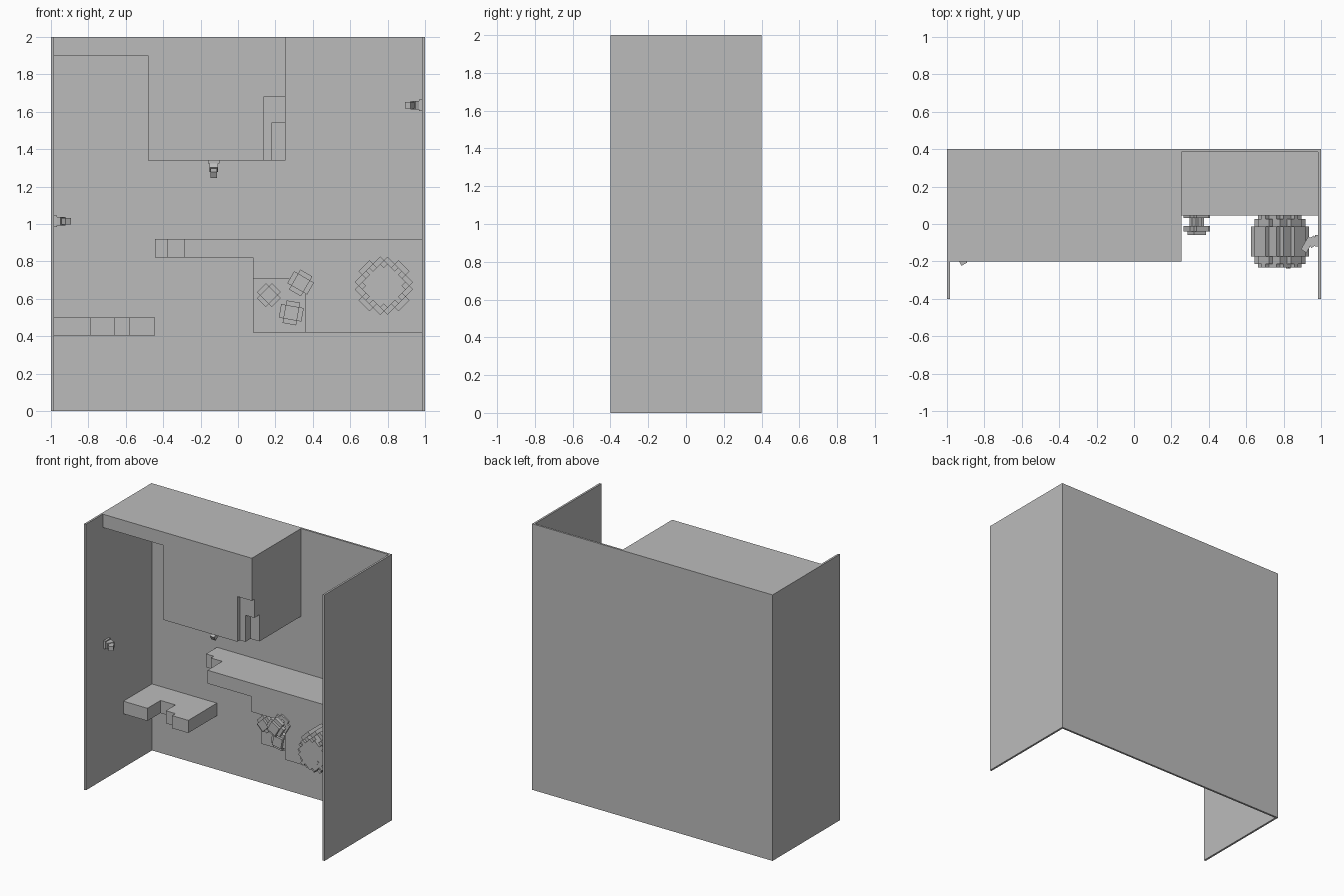
import bpy, bmesh, math
from mathutils import Matrix, Vector

cube = bpy.data.objects.get("Cube")
if cube:
    bpy.data.objects.remove(cube, do_unlink=True)

grey = bpy.data.materials.new("plain_grey")
grey.use_nodes = True
tone = (0.5, 0.5, 0.5, 1)
grey.diffuse_color = tone
grey.node_tree.nodes["Principled BSDF"].inputs["Base Color"].default_value = tone


def finish(name, bm):
    bmesh.ops.recalc_face_normals(bm, faces=bm.faces)
    mesh = bpy.data.meshes.new(name)
    bm.to_mesh(mesh)
    bm.free()
    mesh.materials.append(grey)
    obj = bpy.data.objects.new(name, mesh)
    bpy.context.collection.objects.link(obj)
    return obj


def add_prism(bm, outline, axis, low, high):
    """Extrude a flat outline along z (x, y points) or y (x, z points)."""
    def place(p, h):
        return (p[0], p[1], h) if axis == "z" else (p[0], h, p[1])
    verts = [bm.verts.new(place(p, low)) for p in outline]
    face = bm.faces.new(verts)
    shift = Vector((0, 0, high - low)) if axis == "z" else Vector((0, high - low, 0))
    new = bmesh.ops.extrude_face_region(bm, geom=[face], use_keep_orig=True)["geom"]
    moved = [g for g in new if isinstance(g, bmesh.types.BMVert)]
    bmesh.ops.translate(bm, verts=moved, vec=shift)


def prism(name, outline, axis, low, high):
    bm = bmesh.new()
    add_prism(bm, outline, axis, low, high)
    return finish(name, bm)


def stepped_disc(radius, unit):
    """Outline of a circle made of square cells; radius counted in cells."""
    n = int(radius)
    right = []
    for j in range(-n, n + 1):
        w = int(math.sqrt(radius ** 2 - j ** 2)) + 0.5
        for z in (j - 0.5, j + 0.5):
            if not right or right[-1] != (w, z):
                right.append((w, z))
    points = right + [(-x, z) for x, z in reversed(right)]
    return [(x * unit, z * unit) for x, z in points]


def turned_part(name, centre, y_back, layers, unit, angle):
    """Stack stepped discs toward the front; layers are (radius, depth)."""
    bm = bmesh.new()
    y = 0
    for radius, depth in layers:
        add_prism(bm, stepped_disc(radius, unit), "y", y - depth, y)
        y -= depth
    obj = finish(name, bm)
    obj.location = (centre[0], y_back, centre[1])
    obj.rotation_euler.y = math.radians(angle)


def wall_lamp(name, spot, out):
    """Small fixture: mount plate, block and a tilted head, pointing along out."""
    bm = bmesh.new()
    for centre, size, tilt in (((0.008, 0, 0), (0.016, 0.06, 0.06), 0),
                               ((0.03, -0.005, 0), (0.045, 0.05, 0.045), -30),
                               ((0.058, -0.02, 0), (0.035, 0.08, 0.035), 30)):
        m = (Matrix.Translation(centre) @ Matrix.Rotation(math.radians(tilt), 4, "Z")
             @ Matrix.Diagonal((*size, 1)))
        bmesh.ops.create_cube(bm, size=1, matrix=m)
    side = Vector((0, 1, 0))
    out = Vector(out)
    frame = Matrix((out, side, out.cross(side))).transposed().to_4x4()
    bmesh.ops.transform(bm, matrix=Matrix.Translation(spot) @ frame, verts=bm.verts)
    finish(name, bm)


IN = 0.985     # inner face of the side walls
BACK = 0.385   # inner face of the back wall
FRONT = 0.045  # front of the shelves

# Back wall and both side walls
prism("walls", [(-1, -0.4), (-IN, -0.4), (-IN, BACK), (IN, BACK),
                (IN, -0.4), (1, -0.4), (1, 0.4), (-1, 0.4)], "z", 0, 2)

# Upper block, layered in depth so the corner notch steps inward
head = [(-0.48, 1.34), (-0.48, 1.9), (-IN, 1.9), (-IN, 2), (0.255, 2)]
prism("upper_block_front", head + [(0.255, 1.68), (0.135, 1.68), (0.135, 1.34)],
      "y", -0.2, -0.17)
prism("upper_block_middle", head + [(0.255, 1.54), (0.18, 1.54), (0.18, 1.34)],
      "y", -0.17, -0.11)
prism("upper_block_rear", head + [(0.255, 1.34)], "y", -0.11, BACK)

# Low shelf with a stepped notch
prism("low_shelf", [(-IN, BACK), (-IN, FRONT), (-0.785, FRONT), (-0.785, 0.2),
                    (-0.66, 0.2), (-0.66, 0.085), (-0.58, 0.085), (-0.58, FRONT),
                    (-0.445, FRONT), (-0.445, BACK)], "z", 0.405, 0.5)

# Long shelf with a stepped end, and the cabinet with a recess below it
prism("long_shelf", [(-0.445, BACK), (-0.445, 0.255), (-0.38, 0.255), (-0.38, 0.22),
                     (-0.285, 0.22), (-0.285, FRONT), (IN, FRONT), (IN, BACK)],
      "z", 0.82, 0.92)
prism("cabinet_rear", [(0.08, 0.42), (IN, 0.42), (IN, 0.82), (0.08, 0.82)],
      "y", 0.163, BACK)
prism("cabinet_front", [(0.08, 0.82), (0.08, 0.705), (0.36, 0.705), (0.36, 0.42),
                        (IN, 0.42), (IN, 0.82)], "y", FRONT, 0.163)

# Three knobs: base plate, neck, grip and cap
knob = [(2.3, 0.012), (1, 0.043), (2.3, 0.03), (1.5, 0.02)]
turned_part("knob_left", (0.165, 0.62), 0.163, knob, 0.0225, 45)
turned_part("knob_low", (0.285, 0.525), 0.163, knob, 0.0245, 10)
turned_part("knob_high", (0.335, 0.685), FRONT, knob, 0.0245, 30)
prism("knob_high_stem", [(0.31, 0.66), (0.355, 0.66), (0.355, 0.7), (0.31, 0.7)],
      "y", 0.04, 0.163)

# Barrel with a wider middle, and its plug
turned_part("barrel", (0.78, 0.67), FRONT,
            [(4.1, 0.018), (4.3, 0.04), (5.1, 0.16), (4.3, 0.04), (4.1, 0.02)],
            0.0275, 45)
turned_part("barrel_plug", (0.825, 0.63), -0.23, [(0.5, 0.008)], 0.018, 45)

# Fixtures on the walls and under the upper block
wall_lamp("left_wall_lamp", (IN, -0.09, 1.635), (-1, 0, 0))
wall_lamp("right_wall_lamp", (-IN, -0.16, 1.015), (1, 0, 0))
wall_lamp("hanging_lamp", (-0.13, -0.06, 1.34), (0, 0, -1))
